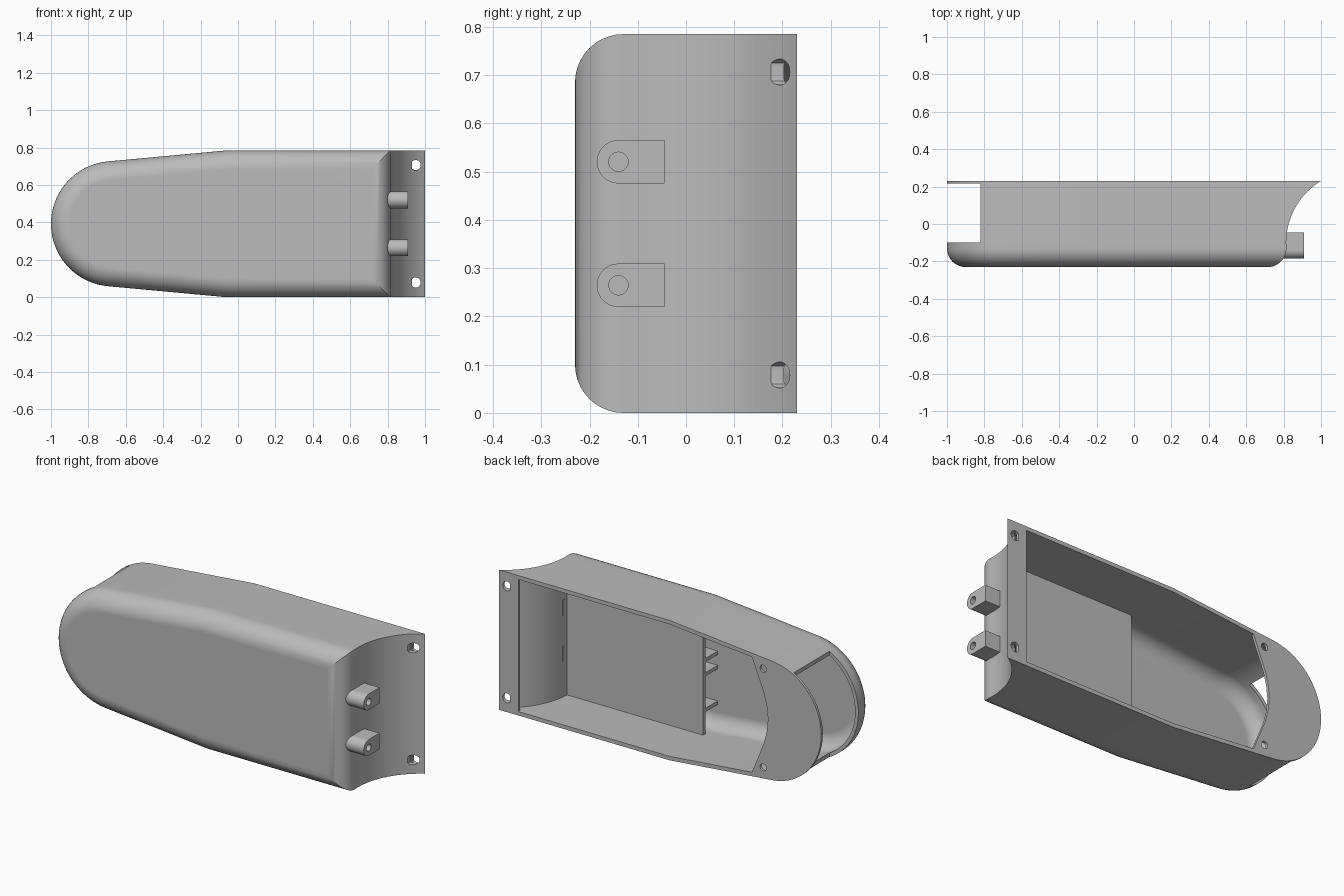
import bpy, bmesh, math
from math import sin, cos, pi, sqrt, radians

cube = bpy.data.objects.get("Cube")
if cube:
    bpy.data.objects.remove(cube, do_unlink=True)

grey = bpy.data.materials.new("plain grey")
grey.use_nodes = True
grey.diffuse_color = (0.5, 0.5, 0.5, 1)
grey.node_tree.nodes["Principled BSDF"].inputs["Base Color"].default_value = (0.5, 0.5, 0.5, 1)

HALF = 0.3925      # half height, also the middle height
NOSE = 0.335       # radius of the rounded end
WALL = 0.02
FILLET = 0.1
BACK = 0.23


def loft(name, rings):
    """Closed solid through rings of equal point count."""
    bm = bmesh.new()
    loops = [[bm.verts.new(p) for p in ring] for ring in rings]
    n = len(loops[0])
    for a, b in zip(loops, loops[1:]):
        for i in range(n):
            j = (i + 1) % n
            bm.faces.new((a[i], a[j], b[j], b[i]))
    bm.faces.new(loops[0])
    bm.faces.new(loops[-1])
    bmesh.ops.recalc_face_normals(bm, faces=bm.faces)
    mesh = bpy.data.meshes.new(name)
    bm.to_mesh(mesh)
    bm.free()
    obj = bpy.data.objects.new(name, mesh)
    bpy.context.collection.objects.link(obj)
    mesh.materials.append(grey)
    return obj


def prism_y(name, xz, y0, y1):
    return loft(name, [[(x, y, z) for x, z in xz] for y in (y0, y1)])


def prism_x(name, yz, x0, x1):
    return loft(name, [[(x, y, z) for y, z in yz] for x in (x0, x1)])


def box(name, x0, x1, y0, y1, z0, z1):
    return prism_y(name, [(x0, z0), (x1, z0), (x1, z1), (x0, z1)], y0, y1)


def circle(u, v, r, n=24):
    return [(u + r * cos(2 * pi * i / n), v + r * sin(2 * pi * i / n)) for i in range(n)]


def cut(target, cutters):
    bpy.context.view_layer.objects.active = target
    for c in cutters:
        c.hide_render = True
        mod = target.modifiers.new("cut", "BOOLEAN")
        mod.operation = "DIFFERENCE"
        mod.solver = "EXACT"
        mod.object = c
        bpy.ops.object.modifier_apply(modifier=mod.name)
        bpy.data.objects.remove(c, do_unlink=True)


def smooth(obj):
    bpy.ops.object.select_all(action="DESELECT")
    obj.select_set(True)
    bpy.context.view_layer.objects.active = obj
    bpy.ops.object.shade_smooth_by_angle(angle=radians(30))
    mod = obj.modifiers.new("weighted normals", "WEIGHTED_NORMAL")
    mod.keep_sharp = True


def outline(inset, x_end, y):
    """Body outline at one depth: rounded nose, tapered part, straight part."""
    h, r = HALF - inset, NOSE - inset
    pts = [(x_end, h), (-0.06, h)]
    for i in range(41):
        a = radians(95.3 + 169.4 * i / 40)
        pts.append((-0.665 + r * cos(a), r * sin(a)))
    pts += [(-0.06, -h), (x_end, -h)]
    return [(x, y, HALF + z) for x, z in pts]


def body(name, gap, y_top):
    """Filleted front, straight sides and a hollowed end that flares to a flange."""
    rings = []
    r = FILLET - gap
    for i in range(11):
        a = pi / 2 * i / 10
        inset = gap + r * (1 - sin(a))
        rings.append(outline(inset, 0.815 - inset, -BACK + FILLET - r * cos(a)))
    for i in range(19):
        y = -0.1 + (y_top + 0.1) * i / 18
        x_end = 1.2 - sqrt((0.3863 + gap) ** 2 - (y + 0.1) ** 2)
        rings.append(outline(gap, x_end, y))
    return loft(name, rings)


# Hollow shell
shell = body("shell", 0, BACK)
cavity = body("cavity_cutter", WALL, 0.215)

# Back opening, nose slot and screw holes
edge = [(0.88, 0.3705), (-0.06, 0.3705), (-0.57, 0.323), (-0.645, 0.14), (-0.663, 0.07)]
rim = edge + [(-0.67, 0)] + [(x, -z) for x, z in reversed(edge)]
opening = prism_y("opening_cutter", [(x, HALF + z) for x, z in rim], 0.2, 0.3)
slot = box("slot_cutter", -1.1, -0.82, -0.1, 0.2155, -0.1, 0.9)
cutters = [cavity, opening, slot]
for side in (-1, 1):
    flange = [(max(x, 0.93), z) for x, z in circle(0.95, HALF + side * 0.314, 0.027)]
    flange = list(dict.fromkeys(flange))
    cutters.append(prism_y("flange_hole_cutter", flange, 0.1, 0.3))
    cutters.append(prism_y("nose_hole_cutter", circle(-0.64, HALF + side * 0.277, 0.02), 0.19, 0.3))
cut(shell, cutters)
smooth(shell)

# Inner panel with supporting ribs
box("inner_panel", -0.05, 0.803, -0.1, -0.08, 0.01, 0.775)
for i, dz in enumerate((-0.24, -0.04, 0.04, 0.24)):
    z = HALF + dz
    box("panel_rib_%d" % (i + 1), -0.05, 0.74, -0.22, -0.09, z - 0.01, z + 0.01)

# Hinge lugs on the flared end
for i, z in enumerate((0.2645, 0.5205)):
    profile = [(-0.045, z - 0.045), (-0.045, z + 0.045)]
    for k in range(17):
        a = pi / 2 + pi * k / 16
        profile.append((-0.14 + 0.045 * cos(a), z + 0.045 * sin(a)))
    lug = prism_x("hinge_lug_%d" % (i + 1), profile, 0.795, 0.91)
    cut(lug, [prism_x("lug_hole_cutter", circle(-0.14, z, 0.02), 0.82, 1.0)])
    smooth(lug)
